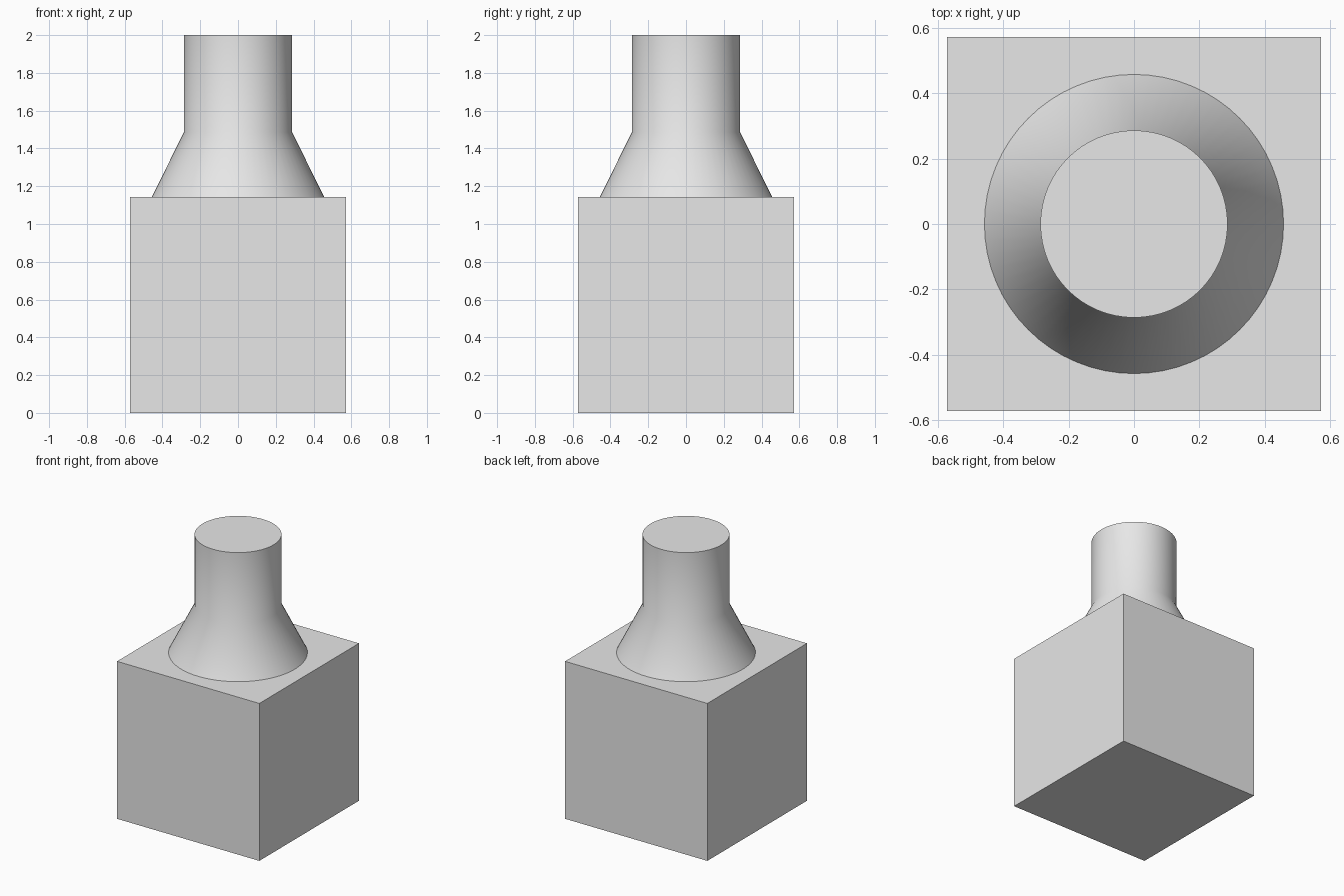
import bpy
import bmesh
import math

cube = bpy.data.objects.get("Cube")
if cube:
    bpy.data.objects.remove(cube, do_unlink=True)

grey = bpy.data.materials.new("plain_grey")
grey.use_nodes = True
grey.diffuse_color = (0.8, 0.8, 0.8, 1)
grey.node_tree.nodes["Principled BSDF"].inputs["Base Color"].default_value = grey.diffuse_color

SIDE = 8 / 7          # edge of the cubic base
SEGMENTS = 64

# Square base block
bpy.ops.mesh.primitive_cube_add(size=SIDE, location=(0, 0, SIDE / 2))
base = bpy.context.object
base.name = "base_block"
base.data.materials.append(grey)

# Flared neck: rings of (radius, height), closed at both ends
profile = [(0.457, SIDE), (0.286, 1.486), (0.286, 2.0)]
bm = bmesh.new()
rings = []
for radius, z in profile:
    angles = [math.tau * i / SEGMENTS for i in range(SEGMENTS)]
    rings.append([bm.verts.new((radius * math.cos(a), radius * math.sin(a), z)) for a in angles])
for low, high in zip(rings, rings[1:]):
    for i in range(SEGMENTS):
        j = (i + 1) % SEGMENTS
        bm.faces.new((low[i], low[j], high[j], high[i]))
bm.faces.new(rings[-1])
bm.faces.new(rings[0][::-1])
mesh = bpy.data.meshes.new("flared_neck")
bm.to_mesh(mesh)
bm.free()
mesh.materials.append(grey)
neck = bpy.data.objects.new("flared_neck", mesh)
bpy.context.collection.objects.link(neck)

# Smooth walls with a crisp top rim
bpy.ops.object.select_all(action="DESELECT")
neck.select_set(True)
bpy.context.view_layer.objects.active = neck
bpy.ops.object.shade_smooth_by_angle(angle=math.radians(35))
